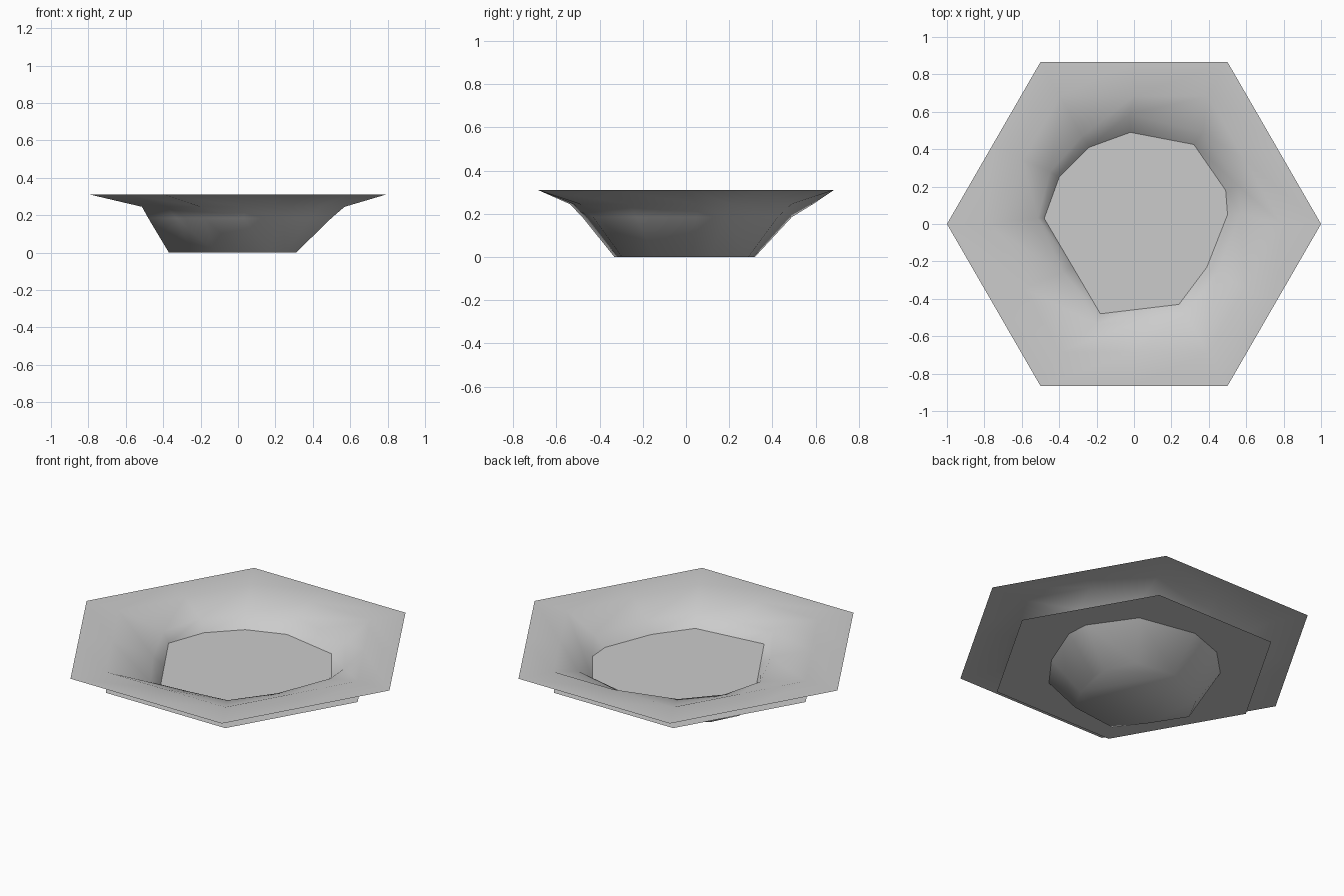
import bpy, bmesh, math

if "Cube" in bpy.data.objects:
    bpy.data.objects.remove(bpy.data.objects["Cube"], do_unlink=True)

RIM_Z, WATER_Z = 0.31, 0.185

grey = bpy.data.materials.new("light_grey")
grey.use_nodes = True
grey.diffuse_color = (0.6, 0.6, 0.6, 1)
grey.node_tree.nodes["Principled BSDF"].inputs["Base Color"].default_value = (0.6, 0.6, 0.6, 1)


def hex_ring(radius, z):
    """Twelve points on a hexagon: corners and edge midpoints."""
    pts = []
    for i in range(12):
        r = radius if i % 2 == 0 else radius * math.cos(math.pi / 6)
        a = math.radians(30 * i)
        pts.append((r * math.cos(a), r * math.sin(a), z))
    return pts


def scaled_ring(base, factors, z):
    return [(x * f, y * f, z) for (x, y), f in zip(base, factors)]


def make_object(name, rings, smooth):
    """Join rings from the outside in and close the innermost one."""
    bm = bmesh.new()
    loops = [[bm.verts.new(p) for p in ring] for ring in rings]
    for outer, inner in zip(loops, loops[1:]):
        n = len(outer)
        for i in range(n):
            j = (i + 1) % n
            bm.faces.new((outer[i], outer[j], inner[j], inner[i]))
    bm.faces.new(loops[-1])
    for f in bm.faces:
        f.smooth = smooth
    mesh = bpy.data.meshes.new(name)
    bm.to_mesh(mesh)
    bm.free()
    mesh.materials.append(grey)
    obj = bpy.data.objects.new(name, mesh)
    bpy.context.collection.objects.link(obj)
    return obj


# Irregular shoreline of the basin, counter-clockwise from +x
shore = [(0.50, 0.05), (0.49, 0.18), (0.32, 0.425), (-0.02, 0.49),
         (-0.24, 0.41), (-0.40, 0.25), (-0.48, 0.03), (-0.33, -0.225),
         (-0.18, -0.48), (0.03, -0.455), (0.24, -0.43), (0.39, -0.23)]
shoulder = [1.14, 1.14, 1.15, 1.2, 1.15, 1.12, 1.07, 1.15, 1.12, 1.14, 1.14, 1.14]
floor = [0.62, 0.62, 0.68, 0.65, 0.68, 0.72, 0.77, 0.75, 0.69, 0.69, 0.69, 0.65]

# Hexagonal ground with a sunken basin
make_object("basin_ground", [
    hex_ring(1.0, RIM_Z),
    hex_ring(0.79, RIM_Z),
    scaled_ring(shore, shoulder, 0.245),
    scaled_ring(shore, [1.0] * 12, WATER_Z),
    scaled_ring(shore, floor, 0.0),
], True)

# Smaller flat hexagon that fills the basin
make_object("water_sheet", [hex_ring(0.79, WATER_Z)], False)
